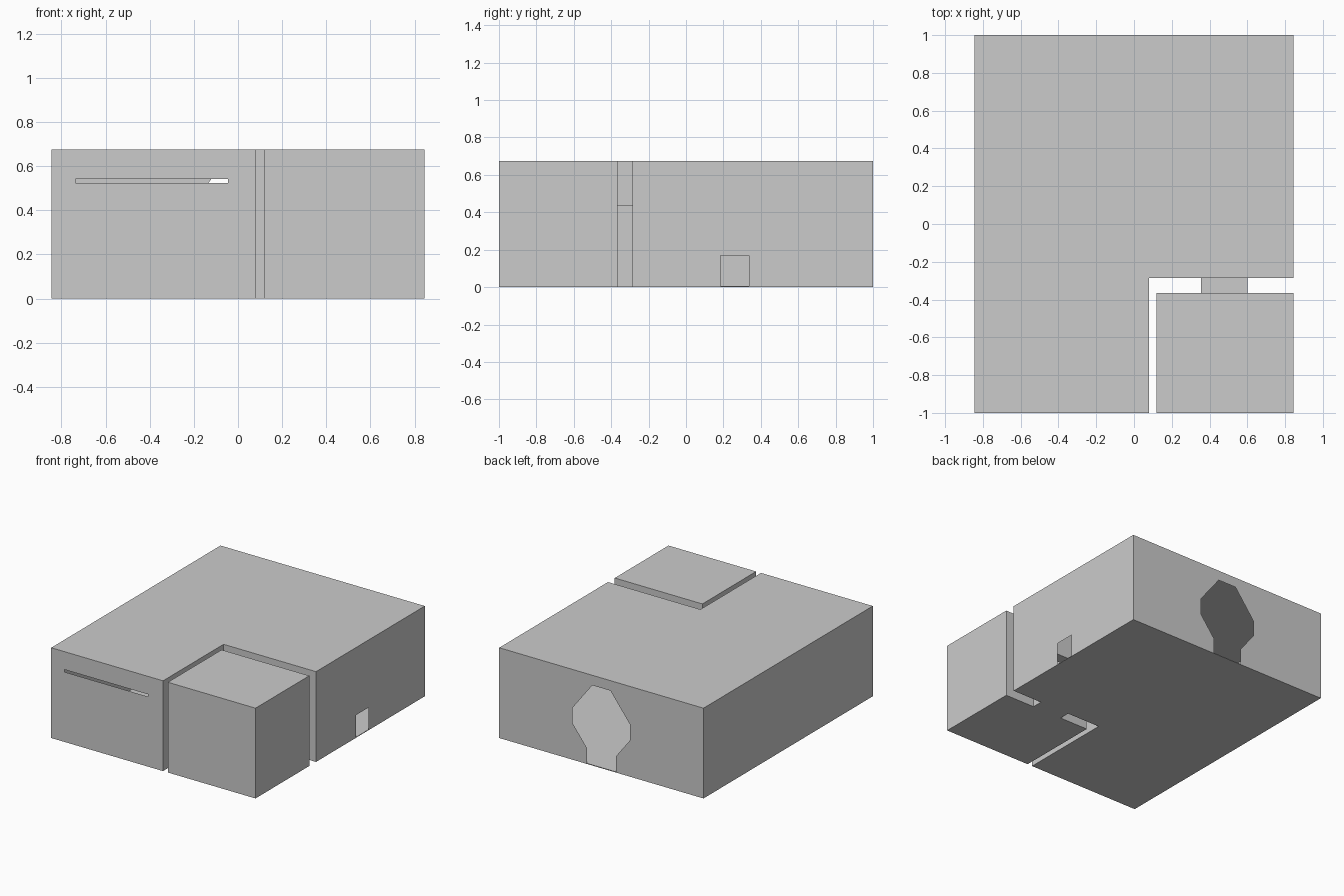
import bpy
import bmesh
from mathutils import Vector

if "Cube" in bpy.data.objects:
    bpy.data.objects.remove(bpy.data.objects["Cube"])

H = 0.675       # room height
UP = Vector((0, 0, 1))


def rect(u0, u1, z0, z1):
    return [(u0, z0), (u1, z0), (u1, z1), (u0, z1)]


def panel(bm, loops, normal):
    """Flat panel from an outline loop followed by hole loops."""
    edges = []
    for loop in loops:
        vs = [bm.verts.new(p) for p in loop]
        edges += [bm.edges.new((v, vs[i - 1])) for i, v in enumerate(vs)]
    res = bmesh.ops.triangle_fill(bm, edges=edges, use_beauty=True, normal=normal)
    for f in res["geom"]:
        if isinstance(f, bmesh.types.BMFace):
            f.normal_update()
            if f.normal.dot(normal) < 0:
                f.normal_flip()


def room(name, plan, height, holes={}, open_sides=()):
    """Thin-walled hollow room; holes are (distance along wall, z) loops."""
    bm = bmesh.new()
    panel(bm, [[(x, y, 0) for x, y in plan]], -UP)
    panel(bm, [[(x, y, height) for x, y in plan]], UP)
    for i, a in enumerate(plan):
        if i in open_sides:
            continue
        a = Vector((*a, 0))
        span = Vector((*plan[(i + 1) % len(plan)], 0)) - a
        d = span.normalized()
        loops = [rect(0, span.length, 0, height)] + holes.get(i, [])
        panel(bm, [[a + d * u + UP * z for u, z in lp] for lp in loops], d.cross(UP))
    bmesh.ops.remove_doubles(bm, verts=bm.verts, dist=0.0005)
    mesh = bpy.data.meshes.new(name)
    bm.to_mesh(mesh)
    bm.free()
    ob = bpy.data.objects.new(name, mesh)
    bpy.context.collection.objects.link(ob)
    return ob


# Keyhole-shaped entrance, mirrored about the back wall's centre
half = [(0.12, 0.005), (0.12, 0.12), (0.237, 0.272), (0.237, 0.39), (0.075, 0.6)]
C = 0.845
keyhole = [(C + u, z) for u, z in half] + [(C - u, z) for u, z in reversed(half)]

# Main room: L-shaped plan with slot, tunnel opening, side door and entrance
room("main_room",
     [(-C, -1), (0.08, -1), (0.08, -0.285), (C, -0.285), (C, 1), (-C, 1)], H,
     {0: [rect(0.11, 0.80, 0.523, 0.541)],
      2: [rect(0.275, 0.52, 0.003, 0.44)],
      3: [rect(0.47, 0.622, 0.005, 0.17)],
      4: [keyhole]})

# Small corner room, opening into the tunnel
room("corner_room",
     [(0.12, -1), (C, -1), (C, -0.365), (0.12, -0.365)], H,
     {2: [rect(0.245, 0.49, 0.003, 0.44)]})

# Short tunnel joining both rooms, open at its ends
room("tunnel",
     [(0.355, -0.365), (0.60, -0.365), (0.60, -0.285), (0.355, -0.285)], 0.44,
     open_sides=(0, 2))
